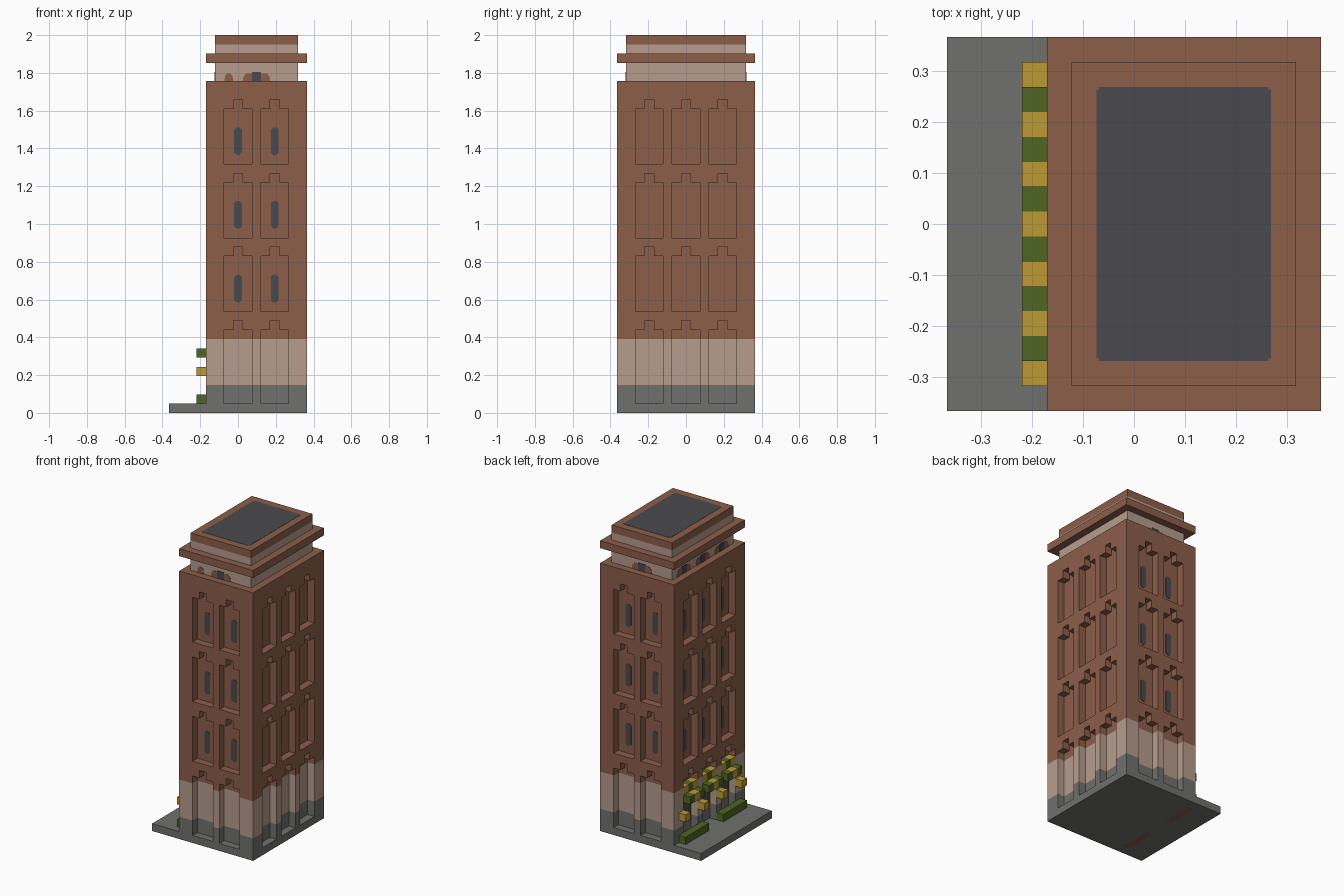
import bpy, bmesh

cube = bpy.data.objects.get("Cube")
if cube:
    bpy.data.objects.remove(cube)

S = 2 / 41  # one building block


def material(name, *rgb):
    lin = [((c / 255 + 0.055) / 1.055) ** 2.4 for c in rgb] + [1]
    m = bpy.data.materials.new(name)
    m.use_nodes = True
    m.diffuse_color = lin
    m.node_tree.nodes["Principled BSDF"].inputs["Base Color"].default_value = lin
    return m


BRICK = material("brown brick", 140, 94, 74)
TAN = material("tan stone", 183, 156, 141)
GREY = material("grey stone", 112, 112, 110)
DARK = material("dark slate", 74, 74, 78)
YELLOW = material("yellow cloth", 188, 154, 52)
GREEN = material("leaf green", 80, 102, 36)

# Each wall: map (along, outward) to (x, y), distance of its plane, bay centres
WALLS = {
    "front": (lambda u, d: (u, -d), 7.5, (0, 4)),
    "back": (lambda u, d: (u, d), 7.5, (0, 4)),
    "left": (lambda u, d: (d, u), 7.5, (-4, 0, 4)),
    "right": (lambda u, d: (-d, u), 3.5, (-4, 0, 4)),
}


def add_prism(bm, wall, points, d0, d1):
    """Extrude a (along, height) outline from depth d0 to d1 on a wall."""
    place = WALLS[wall][0]
    rings = [[bm.verts.new((*(c * S for c in place(u, d)), z * S))
              for u, z in points] for d in (d0, d1)]
    bm.faces.new(rings[0])
    bm.faces.new(rings[1][::-1])
    for i in range(len(points)):
        j = (i + 1) % len(points)
        bm.faces.new((rings[0][i], rings[1][i], rings[1][j], rings[0][j]))


def finish(bm, name, mat):
    bmesh.ops.recalc_face_normals(bm, faces=bm.faces)
    mesh = bpy.data.meshes.new(name)
    bm.to_mesh(mesh)
    bm.free()
    if mat:
        mesh.materials.append(mat)
    ob = bpy.data.objects.new(name, mesh)
    bpy.context.collection.objects.link(ob)
    return ob


def prism(name, mat, wall, points, d0, d1):
    bm = bmesh.new()
    add_prism(bm, wall, points, d0, d1)
    return finish(bm, name, mat)


def rect(u0, u1, z0, z1):
    return [(u0, z0), (u1, z0), (u1, z1), (u0, z1)]


def chamfered(u, w, z0, z1, c):
    return [(u - w + c, z0), (u + w - c, z0), (u + w, z0 + c), (u + w, z1 - c),
            (u + w - c, z1), (u - w + c, z1), (u - w, z1 - c), (u - w, z0 + c)]


def box(name, mat, x0, x1, y0, y1, z0, z1):
    return prism(name, mat, "back", rect(x0, x1, z0, z1), y0, y1)


# Recess cutter: a bay with a small notch on top, on every storey and wall
STOREYS = [(1, 9), (11, 17), (19, 25), (27, 33)]
bm = bmesh.new()
for wall, (_, plane, bays) in WALLS.items():
    for u in bays:
        for z0, z1 in STOREYS:
            outline = [(u - 1.5, z0), (u + 1.5, z0), (u + 1.5, z1), (u + .5, z1),
                       (u + .5, z1 + 1), (u - .5, z1 + 1), (u - .5, z1), (u - 1.5, z1)]
            add_prism(bm, wall, outline, plane - 1, plane + .5)
cutter = finish(bm, "recess_cutter", None)
cutter.hide_render = True

# Tower body in three bands
for name, mat, z0, z1 in (("plinth", GREY, 0, 3), ("ground_floor", TAN, 3, 8),
                          ("brick_tower", BRICK, 8, 36)):
    ob = box(name, mat, -3.5, 7.5, -7.5, 7.5, z0, z1)
    mod = ob.modifiers.new("recesses", 'BOOLEAN')
    mod.operation, mod.solver, mod.object = 'DIFFERENCE', 'EXACT', cutter
    graph = bpy.context.evaluated_depsgraph_get()
    mesh = bpy.data.meshes.new_from_object(ob.evaluated_get(graph))
    ob.modifiers.clear()
    ob.data = mesh
    mesh.materials.clear()
    mesh.materials.append(mat)
    mesh.polygons.foreach_set("material_index", [0] * len(mesh.polygons))
bpy.data.objects.remove(cutter)

# Pavement with planting beds
box("pavement", GREY, -7.5, -3.5, -7.5, 7.5, 0, 1)
for side in (-4, 4):
    box("hedge", GREEN, -4.5, -3.5, side - 2.5, side + 2.5, 1, 2)
    box("planting_bed", BRICK, -4.4, -3.6, side - 2.1, side + 2.1, -.01, .5)

# Stepped crown and roof
for name, mat, inset, z0, z1 in (("crown_band", TAN, 1, 36, 38), ("cornice", BRICK, 0, 38, 39),
                                 ("upper_band", TAN, 1, 39, 40), ("roof_cap", BRICK, 1, 40, 41)):
    box(name, mat, -3.5 + inset, 7.5 - inset, -7.5 + inset, 7.5 - inset, z0, z1)
box("roof_panel", DARK, -1.5, 5.5, -5.4, 5.4, 41, 41.03)
box("roof_panel_ends", DARK, -1.4, 5.4, -5.5, 5.5, 41, 41.028)

# Window panes and crown arches on the glazed walls
for wall in ("front", "back", "right"):
    _, plane, bays = WALLS[wall]
    for u in bays:
        for z0, _ in STOREYS[1:]:
            prism(wall + "_window", DARK, wall,
                  chamfered(u, .42, z0 + 1, z0 + 4, .25), plane - 1.02, plane - .95)
    for u in (bays if wall == "right" else (2,)):
        arch = [(u - 1.5, 36), (u + 1.5, 36), (u + 1.4, 36.5), (u + 1.1, 36.85),
                (u - 1.1, 36.85), (u - 1.4, 36.5)]
        prism(wall + "_arch", BRICK, wall, arch, plane - 1.02, plane - .96)
        prism(wall + "_arch_opening", DARK, wall,
              rect(u - .5, u + .5, 36, 37), plane - 1.02, plane - .93)
prism("front_small_arch", BRICK, "front",
      [(-1.5, 36), (-.5, 36), (-.6, 36.6), (-.85, 36.85), (-1.15, 36.85), (-1.4, 36.6)],
      6.48, 6.54)

# Shop windows and striped awnings on the pavement side
for u in WALLS["right"][2]:
    prism("shop_window", DARK, "right", rect(u - 1.45, u + 1.45, 3, 6), 2.48, 2.55)
    for k in (-1, 0, 1):
        front, rear = (YELLOW, GREEN) if k == 0 else (GREEN, YELLOW)
        prism("awning_front", front, "right", rect(u + k - .5, u + k + .5, 6, 7), 3.5, 4.5)
        prism("awning_rear", rear, "right", rect(u + k - .5, u + k + .5, 7, 8), 2.5, 3.5)

# Lamps on the piers between the shops
for u in (-6, -2, 2, 6):
    prism("wall_lamp", YELLOW, "right", rect(u - .5, u + .5, 4, 5), 3.5, 4.5)
